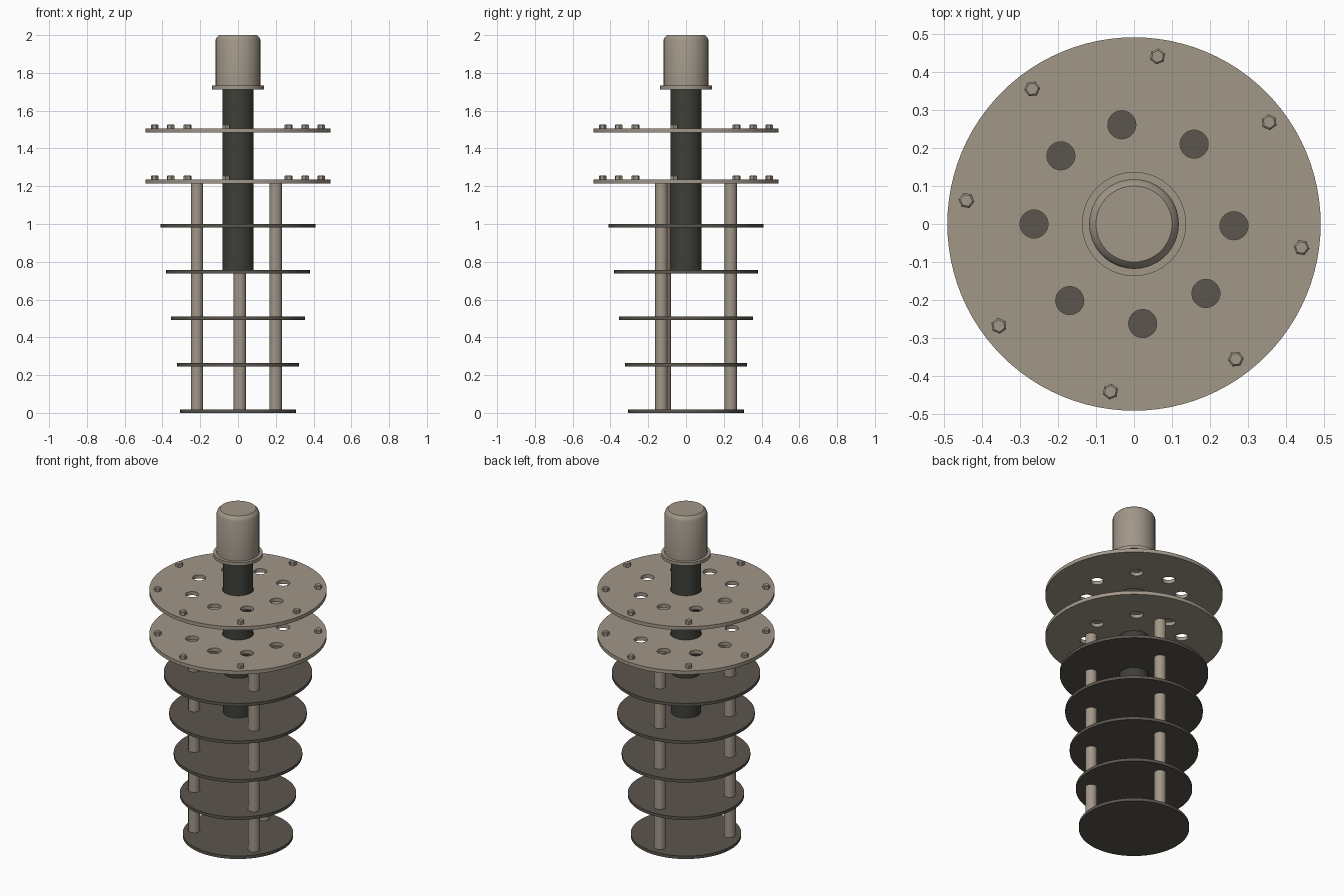
import bpy, bmesh, math
from math import cos, sin, radians

if "Cube" in bpy.data.objects:
    bpy.data.objects.remove(bpy.data.objects["Cube"])


def material(name, rgb):
    m = bpy.data.materials.new(name)
    m.diffuse_color = (*rgb, 1)
    m.use_nodes = True
    m.node_tree.nodes["Principled BSDF"].inputs["Base Color"].default_value = m.diffuse_color
    return m


METAL = material("warm_grey_metal", (0.36, 0.31, 0.25))
DARK = material("dark_disc_grey", (0.105, 0.092, 0.075))
SHAFT = material("dark_shaft_grey", (0.05, 0.05, 0.04))


def finish(name, bm, mat, angle=30):
    bmesh.ops.recalc_face_normals(bm, faces=bm.faces)
    me = bpy.data.meshes.new(name)
    bm.to_mesh(me)
    bm.free()
    me.materials.append(mat)
    ob = bpy.data.objects.new(name, me)
    bpy.context.collection.objects.link(ob)
    bpy.context.view_layer.objects.active = ob
    ob.select_set(True)
    bpy.ops.object.shade_smooth_by_angle(angle=radians(angle))
    ob.select_set(False)
    return ob


def lathe(name, profile, mat, n=64, pos=(0, 0), turn=0, bottom=True, top=True):
    """Stack of rings from (radius, z) pairs, optionally capped."""
    bm = bmesh.new()
    rings = [[bm.verts.new((pos[0] + r * cos(turn + 2 * math.pi * i / n),
                            pos[1] + r * sin(turn + 2 * math.pi * i / n), z))
              for i in range(n)] for r, z in profile]
    for a, b in zip(rings, rings[1:]):
        for i in range(n):
            j = (i + 1) % n
            bm.faces.new((a[i], a[j], b[j], b[i]))
    if bottom:
        bm.faces.new(rings[0][::-1])
    if top:
        bm.faces.new(rings[-1])
    return finish(name, bm, mat)


def pierced_plate(name, radius, z0, z1, holes, mat):
    """Round plate with round holes, filled from its outline loops."""
    bm = bmesh.new()
    for cx, cy, r, n in [(0, 0, radius, 96)] + holes:
        vs = [bm.verts.new((cx + r * cos(2 * math.pi * i / n),
                            cy + r * sin(2 * math.pi * i / n), z0)) for i in range(n)]
        for i in range(n):
            bm.edges.new((vs[i], vs[(i + 1) % n]))
    bmesh.ops.triangle_fill(bm, edges=bm.edges[:], use_beauty=True, normal=(0, 0, 1))
    ext = bmesh.ops.extrude_face_region(bm, geom=bm.faces[:], use_keep_orig=True)
    for v in ext["geom"]:
        if isinstance(v, bmesh.types.BMVert):
            v.co.z = z1
    return finish(name, bm, mat)


# Cap with flange and bevelled crown
lathe("top_cap", [(0.08, 1.713), (0.137, 1.713), (0.137, 1.732), (0.118, 1.732),
                  (0.118, 1.975), (0.112, 1.988), (0.1, 2.0)], METAL)

# Central shaft
lathe("central_shaft", [(0.082, 0.745), (0.082, 1.72)], SHAFT)

# Two pierced flange plates with rings of hex bolts
hole_angles = (-1, 53, 97, 137, 180, 230, 275, 316)
holes = [(0.263 * cos(radians(a)), 0.263 * sin(radians(a)), 0.037, 32) for a in hole_angles]
holes.append((0, 0, 0.087, 48))
for label, z in (("lower", 1.225), ("upper", 1.495)):
    pierced_plate(label + "_flange_plate", 0.491, z - 0.011, z + 0.011, holes, METAL)
    for k in range(8):
        a = radians(-8 + 45 * k)
        lathe(f"{label}_bolt_{k + 1}",
              [(0.021, z + 0.01), (0.021, z + 0.028), (0.016, z + 0.032)],
              METAL, 6, (0.445 * cos(a), 0.445 * sin(a)), a)

# Tapering stack of baffle discs
for k, (z, r) in enumerate(((0.009, 0.306), (0.255, 0.322), (0.5, 0.356),
                            (0.748, 0.381), (0.991, 0.411))):
    lathe(f"baffle_disc_{k + 1}", [(r, z - 0.009), (r, z + 0.009)], DARK, 96)

# Three support rods, open at the top
for k, p in enumerate(((0.01, 0.237), (-0.217, -0.113), (0.2, -0.13))):
    lathe(f"support_rod_{k + 1}", [(0.033, 0.005), (0.033, 1.216)], METAL, 32, p, top=False)
